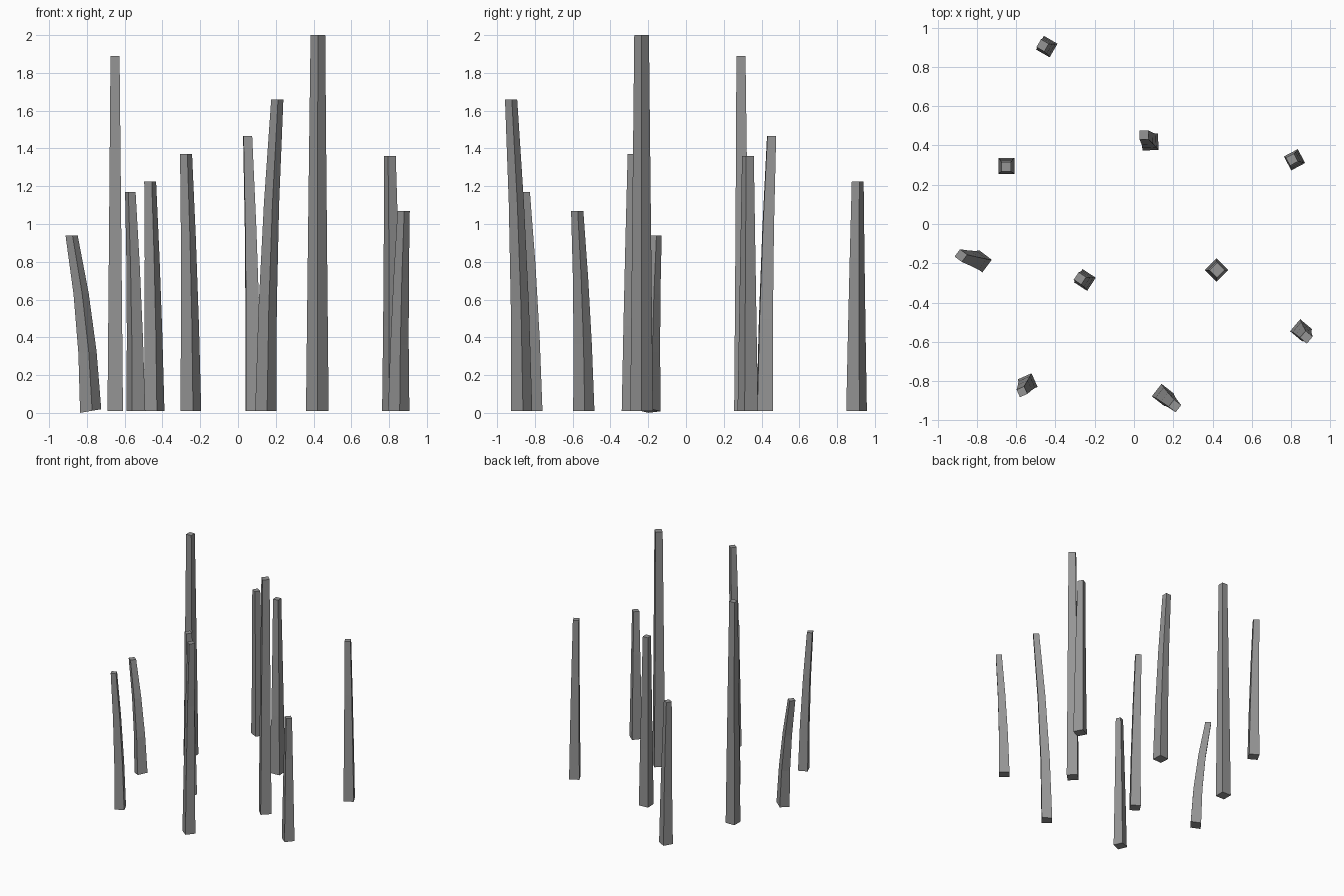
import bpy, bmesh, math
from mathutils import Vector

cube = bpy.data.objects.get("Cube")
if cube:
    bpy.data.objects.remove(cube, do_unlink=True)

grey = bpy.data.materials.new("weathered_grey")
grey.use_nodes = True
colour = (0.3, 0.3, 0.3, 1)
grey.diffuse_color = colour
grey.node_tree.nodes["Principled BSDF"].inputs["Base Color"].default_value = colour

FLOOR = 0.01   # height of the level post feet
RINGS = 4      # square sections from foot to tip


def post(name, foot, tip, height, turn, width=0.08, tip_width=0.046, slope=0.0):
    """Tapered square post that bows from its foot towards its tip."""
    bm = bmesh.new()
    rings = []
    for i in range(RINGS):
        t = i / (RINGS - 1)
        centre = Vector(foot).lerp(Vector(tip), 0.25 * t + 0.75 * t * t)
        radius = (width + (tip_width - width) * t) / math.sqrt(2)
        z = FLOOR + (height - FLOOR) * t
        ring = []
        for k in range(4):
            a = math.radians(turn + 45 + 90 * k)
            dx, dy = radius * math.cos(a), radius * math.sin(a)
            ring.append(bm.verts.new((centre.x + dx, centre.y + dy,
                                      z + slope * dx * (1 - t))))
        rings.append(ring)
    # side walls
    for low, high in zip(rings, rings[1:]):
        for k in range(4):
            n = (k + 1) % 4
            bm.faces.new((low[k], low[n], high[n], high[k]))
    # end caps
    bm.faces.new(rings[0][::-1])
    bm.faces.new(rings[-1])
    mesh = bpy.data.meshes.new(name)
    bm.to_mesh(mesh)
    bm.free()
    mesh.materials.append(grey)
    obj = bpy.data.objects.new(name, mesh)
    bpy.context.collection.objects.link(obj)
    return obj


# straight posts
post("tallest_post", (0.42, -0.235), (0.423, -0.235), 2.0, 45, 0.085, 0.055)
post("right_tall_post", (-0.65, 0.296), (-0.651, 0.291), 1.89, 0, 0.082, 0.048)
post("left_post", (0.817, 0.327), (0.804, 0.328), 1.36, 28)
post("inner_right_post", (-0.25, -0.285), (-0.275, -0.277), 1.37, -33)
post("back_post", (-0.444, 0.903), (-0.465, 0.909), 1.225, -30)

# leaning and bowed posts
post("front_post", (0.147, -0.87), (0.208, -0.926), 1.66, -38)
post("inner_back_post", (0.082, 0.417), (0.051, 0.453), 1.465, 3, 0.083)
post("front_left_post", (0.851, -0.541), (0.877, -0.576), 1.07, -40)
post("front_right_post", (-0.541, -0.81), (-0.57, -0.854), 1.17, 24, 0.076, 0.042)
post("bent_short_post", (-0.78, -0.19), (-0.881, -0.161), 0.94, -37, slope=0.17)
